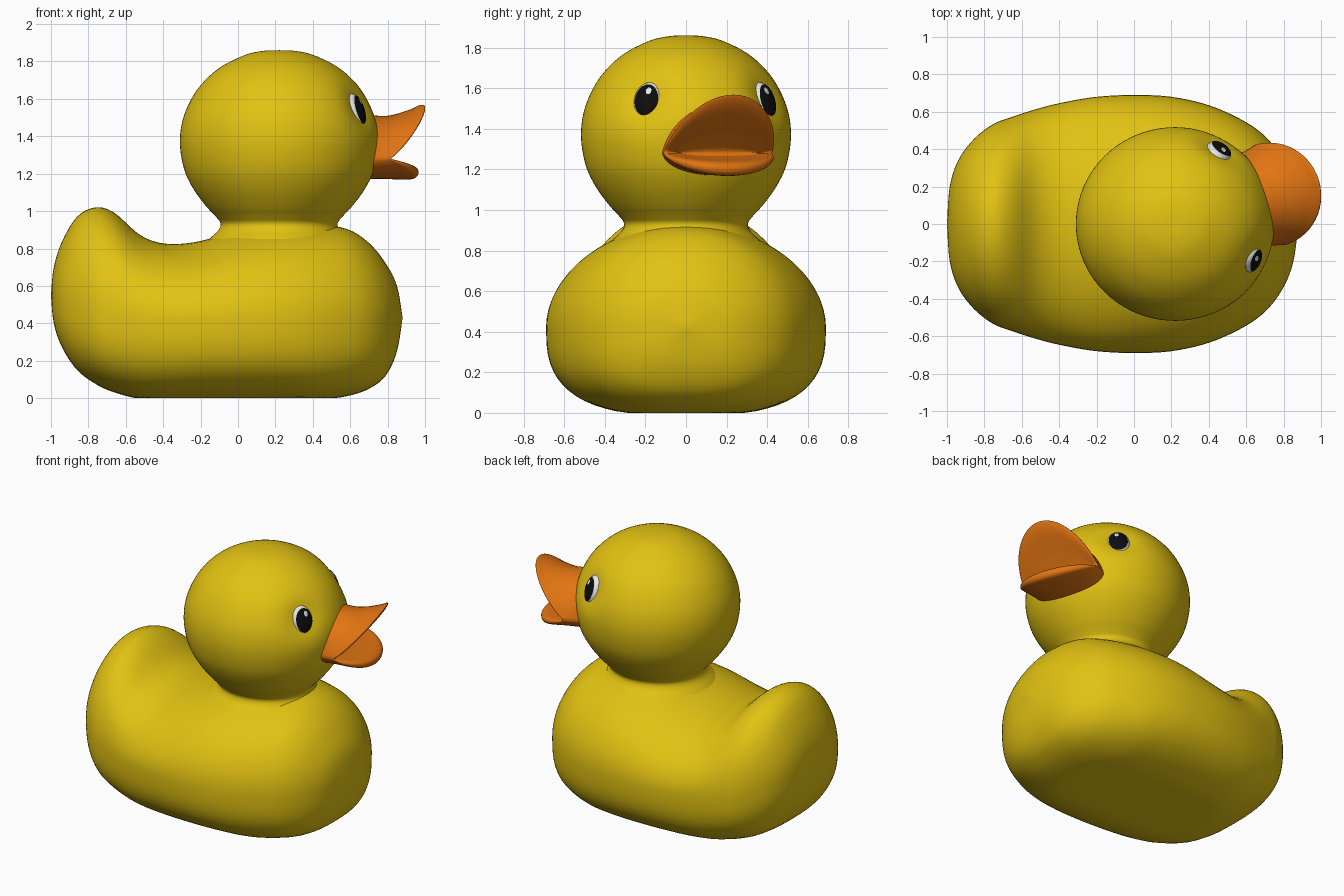
import bpy, bmesh, math
from mathutils import Vector

if "Cube" in bpy.data.objects:
    bpy.data.objects.remove(bpy.data.objects["Cube"])


def material(name, rgb):
    m = bpy.data.materials.new(name)
    m.diffuse_color = (*rgb, 1)
    m.use_nodes = True
    m.node_tree.nodes["Principled BSDF"].inputs["Base Color"].default_value = m.diffuse_color
    return m


YELLOW = material("yellow", (0.76, 0.54, 0.006))
ORANGE = material("orange", (0.76, 0.175, 0.006))
BLACK = material("black", (0.004, 0.004, 0.004))
WHITE = material("white", (0.8, 0.8, 0.8))

TURN = math.radians(17)              # the head looks a little to the left
HEAD_X = 0.22


def spline(rows, steps):
    """Smooth Catmull-Rom rows running through the given rows."""
    out = []
    for i in range(len(rows) - 1):
        a, b, c, d = (rows[max(0, min(len(rows) - 1, j))] for j in range(i - 1, i + 3))
        for k in range(steps):
            t = k / steps
            out.append([0.5 * (2 * q + (r - p) * t + (2 * p - 5 * q + 4 * r - s) * t ** 2
                               + (3 * q - p - 3 * r + s) * t ** 3)
                        for p, q, r, s in zip(a, b, c, d)])
    out.append(list(rows[-1]))
    return out


def loft(name, rings, mat, closed=True):
    """Skin a list of equal-length closed rings."""
    bm = bmesh.new()
    loops = [[bm.verts.new(p) for p in ring] for ring in rings]
    n = len(loops[0])
    for a, b in zip(loops, loops[1:]):
        for i in range(n):
            j = (i + 1) % n
            bm.faces.new((a[i], a[j], b[j], b[i]))
    if closed:
        bm.faces.new(loops[0])
        bm.faces.new(loops[-1])
    bmesh.ops.remove_doubles(bm, verts=bm.verts, dist=0.0004)
    if closed:
        bmesh.ops.recalc_face_normals(bm, faces=bm.faces)
    for f in bm.faces:
        f.smooth = True
    me = bpy.data.meshes.new(name)
    bm.to_mesh(me)
    bm.free()
    me.materials.append(mat)
    ob = bpy.data.objects.new(name, me)
    bpy.context.collection.objects.link(ob)
    return ob


def power(v, e):
    return math.copysign(abs(v) ** e, v)


# Body with raised tail: sections along x (x, half width, bottom, top, widest height)
sections = [
    (-1.0, 0, .55, .55, .55), (-.985, .20, .40, .70, .55), (-.94, .34, .27, .84, .52),
    (-.86, .45, .15, .97, .49), (-.76, .53, .075, 1.02, .46), (-.66, .57, .03, .99, .44),
    (-.52, .615, -.005, .87, .43), (-.38, .65, -.015, .825, .42), (-.2, .68, -.015, .84, .42),
    (0, .69, -.015, .90, .42), (.2, .68, -.015, .93, .42), (.4, .635, -.015, .93, .42),
    (.58, .555, .01, .905, .42), (.7, .47, .05, .83, .42), (.79, .355, .12, .72, .42),
    (.85, .21, .25, .60, .43), (.88, 0, .43, .43, .43)]
rings = []
for x, w, lo, hi, mid in spline(sections, 5):
    ring = []
    for i in range(64):
        a = 2 * math.pi * i / 64
        c, s = math.cos(a), math.sin(a)
        e = 1 if s > 0 else 2 / 2.8          # round back, squarer belly
        z = mid + (hi - mid if s > 0 else mid - lo) * power(s, e)
        ring.append((x, max(w, 0) * power(c, e), max(z, 0)))
    rings.append(ring)
loft("body", rings, YELLOW)

# Eye directions, one each side of the beak
EYE_Z, EYE_TILT = 1.555, 0.35
eyes = []
for side in (-1, 1):
    az = TURN + side * math.radians(42)
    across = Vector((-math.sin(az), math.cos(az), 0))
    normal = Vector((math.cos(az) * math.cos(EYE_TILT), math.sin(az) * math.cos(EYE_TILT),
                     math.sin(EYE_TILT)))
    surface = Vector((HEAD_X + .487 * math.cos(az), .487 * math.sin(az), EYE_Z))
    eyes.append((side, across, normal.cross(across), normal, surface))

# Head and neck: turned profile (radius, height) with shallow eye sockets
DENT = 0.034
profile = [(.40, .82), (.36, .86), (.32, .90), (.31, .935), (.335, .97), (.39, 1.03),
           (.455, 1.12), (.502, 1.22), (.525, 1.35), (.515, 1.47), (.475, 1.58),
           (.41, 1.68), (.31, 1.77), (.18, 1.835), (.08, 1.857), (0, 1.86)]
rings = []
for r, z in spline(profile, 5):
    ring = []
    for i in range(80):
        a = 2 * math.pi * i / 80
        p = Vector((HEAD_X + 1.01 * r * math.cos(a), .985 * r * math.sin(a), z))
        move = Vector()
        for _, _, _, normal, surface in eyes:
            move -= normal * DENT * math.exp(-((p - surface).length / .12) ** 2)
        ring.append(p + move)
    rings.append(ring)
loft("head", rings, YELLOW)


# Eyes: white dome with thin pupil and highlight plates on it
def eye_patch(name, eye, cx, cy, radius, lift, mat):
    side, across, up, normal, surface = eye
    centre = surface - normal * (DENT - lift)
    rings = []
    for k in range(10, -1, -1):
        ring = []
        for i in range(32):
            a = 2 * math.pi * i / 32
            u = -side * cx + radius * k / 10 * math.cos(a)
            v = cy + radius * k / 10 * math.sin(a)
            h = math.sqrt(max(0, 1 - u * u - v * v))
            ring.append(centre + across * u * .07 + up * v * .092 + normal * h * .032)
        rings.append(ring)
    loft(name, rings, mat, closed=False)


for eye in eyes:
    label = "left" if eye[0] > 0 else "right"
    eye_patch(label + "_eye_white", eye, 0, 0, 1, 0, WHITE)
    eye_patch(label + "_pupil", eye, .08, -.08, .87, .003, BLACK)
    eye_patch(label + "_eye_highlight", eye, .25, .38, .2, .005, WHITE)

# Open beak: closed loops from the head, out over the lips and back into the mouth
# (half width, corner reach, extra reach above, extra reach below, rise, drop)
loops = [(.25, .40, .02, .02, .25, .11), (.262, .46, .13, .12, .228, .108),
         (.273, .51, .225, .20, .262, .112), (.28, .53, .265, .225, .288, .10),
         (.275, .54, .26, .222, .275, .065), (.262, .54, .225, .19, .22, .042),
         (.235, .54, .12, .12, .11, .03), (.20, .55, .02, .02, .012, .012)]
ct, st = math.cos(TURN), math.sin(TURN)
rings = []
for w, corner, fu, fl, rise, drop in spline(loops, 4):
    ring = []
    for i in range(56):
        a = 2 * math.pi * i / 56
        c, s = math.cos(a), math.sin(a)
        f = corner + (fu if s > 0 else fl) * abs(s)
        z = 1.28 + (rise * s ** 1.15 if s > 0 else drop * s)
        ring.append((HEAD_X + f * ct - w * c * st, f * st + w * c * ct, z))
    rings.append(ring)
loft("beak", rings, ORANGE)
